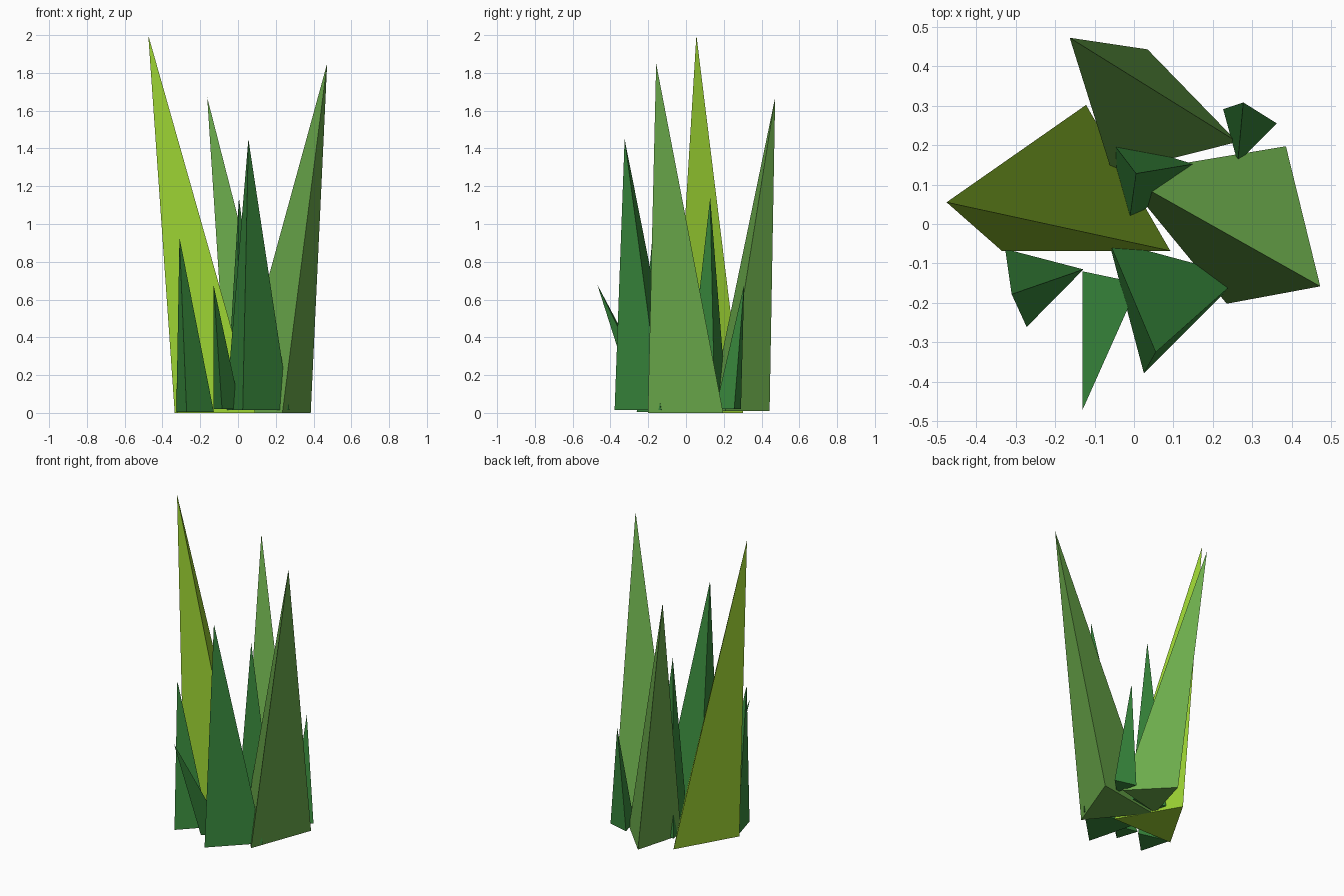
import bpy, bmesh
from mathutils import Vector

if "Cube" in bpy.data.objects:
    bpy.data.objects.remove(bpy.data.objects["Cube"])


def material(name, rgb):
    # sRGB bytes to linear colour
    m = bpy.data.materials.new(name)
    m.diffuse_color = [((c / 255 + 0.055) / 1.055) ** 2.4 for c in rgb] + [1]
    m.use_nodes = True
    m.node_tree.nodes["Principled BSDF"].inputs["Base Color"].default_value = m.diffuse_color
    return m


lime = material("lime", (154, 208, 50))
mid_green = material("mid_green", (108, 172, 76))
deep_green = material("deep_green", (58, 140, 62))


def blade(name, tip, p, q, z, mat):
    """Three-sided blade: equilateral base on edge p-q (third corner to its left), leaning to tip."""
    p, q = Vector(p), Vector(q)
    d = q - p
    r = (p + q) / 2 + Vector((-d.y, d.x)) * 3 ** 0.5 / 2
    bm = bmesh.new()
    a, b, c = [bm.verts.new((v.x, v.y, z)) for v in (p, q, r)]
    t = bm.verts.new(tip)
    for f in ((c, b, a), (a, b, t), (b, c, t), (c, a, t)):
        bm.faces.new(f)
    bmesh.ops.recalc_face_normals(bm, faces=bm.faces[:])
    mesh = bpy.data.meshes.new(name)
    bm.to_mesh(mesh)
    bm.free()
    mesh.materials.append(mat)
    bpy.context.collection.objects.link(bpy.data.objects.new(name, mesh))


# Tall blades
blade("tall_left_blade", (-0.475, 0.055, 2.0), (-0.335, -0.068), (0.092, -0.068), 0, lime)
blade("tall_right_blade", (0.472, -0.158, 1.85), (0.235, -0.202), (0.385, 0.197), 0, mid_green)
blade("tall_back_blade", (-0.163, 0.472, 1.67), (-0.055, 0.128), (0.262, 0.208), 0.01, mid_green)

# Medium blades
blade("front_blade", (0.055, -0.325, 1.45), (0.025, -0.378), (0.272, -0.132), 0.015, deep_green)
blade("centre_blade", (0.005, 0.128, 1.14), (-0.013, 0.0), (0.15, 0.152), 0.02, deep_green)
blade("front_left_blade", (-0.31, -0.178, 0.93), (-0.272, -0.261), (-0.128, -0.115), 0.005, deep_green)

# Short blades
blade("short_front_blade", (-0.13, -0.47, 0.68), (0.013, -0.15), (-0.13, -0.12), 0.02, deep_green)
blade("short_back_blade", (0.277, 0.308, 0.68), (0.362, 0.255), (0.226, 0.291), 0.02, deep_green)
